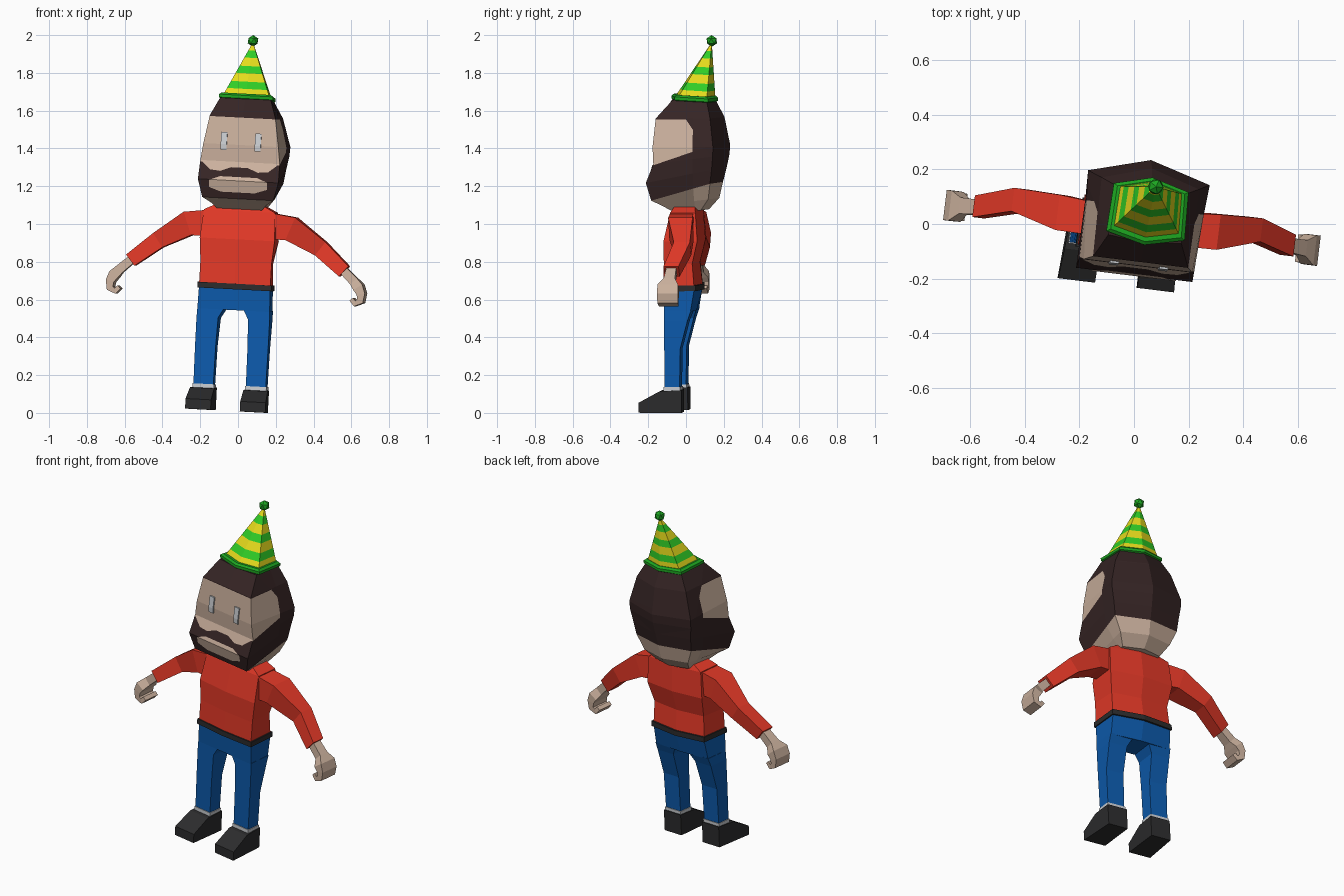
import bpy, bmesh, math
from mathutils import Matrix, Vector

if "Cube" in bpy.data.objects:
    bpy.data.objects.remove(bpy.data.objects["Cube"])

# Whole figure leans and turns slightly
POSE = (Matrix.Translation((-0.04, 0.01, 0)) @ Matrix.Rotation(math.radians(-7), 4, 'Z')
        @ Matrix.Rotation(math.radians(3), 4, 'Y'))

COLOURS = {
    "skin": (0.60, 0.44, 0.34), "dark_brown": (0.036, 0.018, 0.018),
    "red": (0.76, 0.040, 0.020), "blue": (0.004, 0.105, 0.42),
    "charcoal": (0.025, 0.025, 0.026), "light_grey": (0.60, 0.62, 0.65),
    "bright_green": (0.030, 0.62, 0.020), "deep_green": (0.012, 0.38, 0.015),
    "yellow": (0.80, 0.72, 0.012),
}
MATS = {}
for key, rgb in COLOURS.items():
    MATS[key] = bpy.data.materials.new(key)
    MATS[key].diffuse_color = (*rgb, 1)


def finish(bm, name, mats, fix_normals=True):
    if fix_normals:
        bmesh.ops.recalc_face_normals(bm, faces=bm.faces[:])
    bm.transform(POSE)
    mesh = bpy.data.meshes.new(name)
    bm.to_mesh(mesh)
    bm.free()
    for m in mats:
        mesh.materials.append(MATS[m])
    obj = bpy.data.objects.new(name, mesh)
    bpy.context.collection.objects.link(obj)
    return obj


def loft(rings, bands=None):
    """Skin a stack of equal-sized rings; bands gives a material per band."""
    bm = bmesh.new()
    vs = [[bm.verts.new(p) for p in r] for r in rings]
    n = len(rings[0])
    for b in range(len(vs) - 1):
        for i in range(n):
            j = (i + 1) % n
            f = bm.faces.new((vs[b][i], vs[b][j], vs[b + 1][j], vs[b + 1][i]))
            f.material_index = bands[b] if bands else 0
    for ring, b in ((vs[0], 0), (vs[-1], -1)):
        f = bm.faces.new(ring)
        f.material_index = bands[b] if bands else 0
    return bm


def hexring(hf, yf, fm, hb, yb, bm_, zf, zb=None):
    """Six-sided symmetric ring: front half-width and depth, back half-width and depth."""
    zb = zf if zb is None else zb
    return [(-hf, yf, zf), (0, fm, zf), (hf, yf, zf), (hb, yb, zb), (0, bm_, zb), (-hb, yb, zb)]


def box_ring(s, x0, x1, y0, y1, z):
    return [(s * x0, y0, z), (s * x1, y0, z), (s * x1, y1, z), (s * x0, y1, z)]


def tube(s, path):
    """Rectangular tube in the xz plane: x, y, z, half thickness, half width."""
    rings = []
    for i, (x, y, z, t, w) in enumerate(path):
        a, b = path[max(i - 1, 0)], path[min(i + 1, len(path) - 1)]
        d = Vector((b[0] - a[0], b[2] - a[2])).normalized()
        nx, nz = -d.y * t, d.x * t
        rings.append([(s * (x + k * nx), y + q * w, z + k * nz)
                      for k, q in ((1, -1), (1, 1), (-1, 1), (-1, -1))])
    return loft(rings)


# Head: rings from the neck up, skin below the hairline
head = [
    hexring(.12, -.07, -.07, .12, .09, .12, 1.08),
    hexring(.15, -.12, -.12, .16, .135, .175, 1.11, 1.14),
    hexring(.19, -.165, -.165, .20, .15, .195, 1.135, 1.225),
    hexring(.215, -.19, -.19, .21, .16, .215, 1.23, 1.30),
    hexring(.212, -.15, -.15, .222, .168, .23, 1.33, 1.37),
    hexring(.20, -.155, -.155, .225, .17, .235, 1.42),
    hexring(.175, -.14, -.14, .18, .15, .205, 1.57),
    hexring(.135, -.055, -.07, .125, .125, .155, 1.665),
]
bm = loft(head, [0, 0, 1, 1, 1, 1, 1])
SIDE_Y = 0.06
cuts = [((0, SIDE_Y, 0), (0, 1, 0)),            # sideburn edge
        ((0, SIDE_Y, 1.395), (0, -.34, 1)),     # beard edge on the cheek
        ((0, .025, 1.56), (0, 1.4, 1)),         # clipped temple corner
        ((0, 0, 1.565), (0, 0, 1))]             # fringe
for co, no in cuts:
    bmesh.ops.bisect_plane(bm, geom=bm.verts[:] + bm.edges[:] + bm.faces[:], dist=1e-5,
                           plane_co=co, plane_no=no)
for f in bm.faces:
    c = f.calc_center_median()
    side = [(c - Vector(co)).dot(Vector(no)) for co, no in cuts]
    if side[0] < 0 and side[1] > 0 and side[2] < 0 and side[3] < 0:
        f.material_index = 0
finish(bm, "head", ["skin", "dark_brown"])

FRONT = [(r[0][2], r[0][1]) for r in head]


def front_y(z):
    for (z0, y0), (z1, y1) in zip(FRONT, FRONT[1:]):
        if z <= z1:
            return y0 + (y1 - y0) * (z - z0) / (z1 - z0)
    return FRONT[-1][1]


def face_plate(name, half, mat):
    """Thin plate on the face, from the right half of its outline."""
    pts = half + [(-x, z) for x, z in reversed(half)]
    bm = bmesh.new()
    bm.faces.new([bm.verts.new((x, 0, z)) for x, z in pts])
    for z, _ in FRONT:
        bmesh.ops.bisect_plane(bm, geom=bm.verts[:] + bm.edges[:] + bm.faces[:], dist=1e-5,
                               plane_co=(0, 0, z), plane_no=(0, 0, 1))
    for v in bm.verts:
        v.co.y = front_y(v.co.z) - 0.004
    bm.normal_update()
    for f in bm.faces:
        if f.normal.y > 0:
            f.normal_flip()
    finish(bm, name, [mat], False)


# Skin dipping into the moustache, and the bare mouth area
face_plate("upper_lip_edge", [(.045, 1.30), (.10, 1.278), (.155, 1.283), (.205, 1.325)], "skin")
face_plate("mouth", [(.10, 1.25), (.155, 1.228), (.155, 1.19), (.09, 1.168)], "skin")

# Eyes
for s, side in ((-1, "left"), (1, "right")):
    bm = loft([[(s * .091 + dx, front_y(z) + dy, z) for dx, dy in
                ((-.016, -.008), (.016, -.008), (.016, .004), (-.016, .004))]
               for z in (1.39, 1.42, 1.485)])
    finish(bm, side + "_eye", ["light_grey"])

# Party hat: striped cone, rim and bobble
base = [Vector(p) for p in hexring(.128, -.032, -.062, .122, .125, .158, 1.67, 1.66)]
tip = Vector((0, .14, 1.965))
steps = [0, .16, .29, .44, .57, .72, .85, .97]
finish(loft([[p.lerp(tip, t) for p in base] for t in steps], [0, 1, 0, 1, 0, 1, 0]),
       "party_hat", ["yellow", "bright_green"])
mid = Vector((0, .05, 1.665))
rim = [[mid + (p - mid) * k + Vector((0, 0, dz)) for p in base]
       for k, dz in ((1.04, -.01), (1.13, -.004), (1.13, .012), (1.02, .022))]
finish(loft(rim), "hat_rim", ["deep_green"])
bm = bmesh.new()
bmesh.ops.create_icosphere(bm, subdivisions=1, radius=.031,
                           matrix=Matrix.Translation((0, .14, 1.972)))
finish(bm, "hat_bobble", ["deep_green"])

# Sweater body
finish(loft([
    hexring(.19, -.105, -.115, .185, .06, .085, .67),
    hexring(.19, -.10, -.11, .18, .05, .07, .80),
    hexring(.20, -.10, -.11, .20, .08, .10, .92),
    hexring(.19, -.065, -.075, .19, .07, .09, 1.07),
    hexring(.13, -.05, -.06, .13, .06, .08, 1.10)]), "sweater", ["red"])

# Belt
finish(loft([hexring(.197, -.112, -.122, .192, .068, .093, z) for z in (.655, .685)]),
       "belt", ["charcoal"])

# Trouser seat
finish(loft([
    hexring(.193, -.10, -.10, .19, .04, .05, .545),
    hexring(.19, -.104, -.112, .185, .06, .083, .66)]), "trouser_seat", ["blue"])

for s, side in ((-1, "left_"), (1, "right_")):
    # Sleeve
    finish(tube(s, [(.15, -.005, 1.0, .07, .06), (.275, .003, .99, .065, .065),
                    (.434, .03, .893, .045, .043), (.57, -.012, .78, .037, .04)]),
           side + "sleeve", ["red"])
    # Hand with curled fingers
    finish(tube(s, [(.56, -.012, .79, .022, .026), (.625, -.016, .73, .024, .03),
                    (.652, -.02, .70, .028, .055), (.67, -.02, .665, .022, .056),
                    (.668, -.02, .627, .018, .055), (.64, -.02, .613, .015, .053),
                    (.62, -.02, .635, .012, .05)]), side + "hand", ["skin"])
    # Trouser leg
    finish(loft([box_ring(s, .087, .193, -.10, -.02, .14),
                 box_ring(s, .085, .195, -.10, -.015, .35),
                 box_ring(s, .080, .195, -.10, .025, .50),
                 box_ring(s, .052, .193, -.10, .043, .55)]), side + "trouser_leg", ["blue"])
    # Sock
    finish(loft([box_ring(s, .083, .197, -.104, -.016, z) for z in (.12, .147)]),
           side + "sock", ["light_grey"])
    # Shoe: side profile stretched across the foot
    profile = [(-.236, .012), (-.236, .065), (-.125, .125), (-.01, .13), (-.01, .01)]
    finish(loft([[(s * (x + k * y), y, z) for y, z in profile]
                 for x, k in ((.078, .0), (.200, -.06))]), side + "shoe", ["charcoal"])

for m in bpy.data.materials:
    if m.users and not m.is_grease_pencil:
        m.use_nodes = True
        m.node_tree.nodes["Principled BSDF"].inputs["Base Color"].default_value = m.diffuse_color
